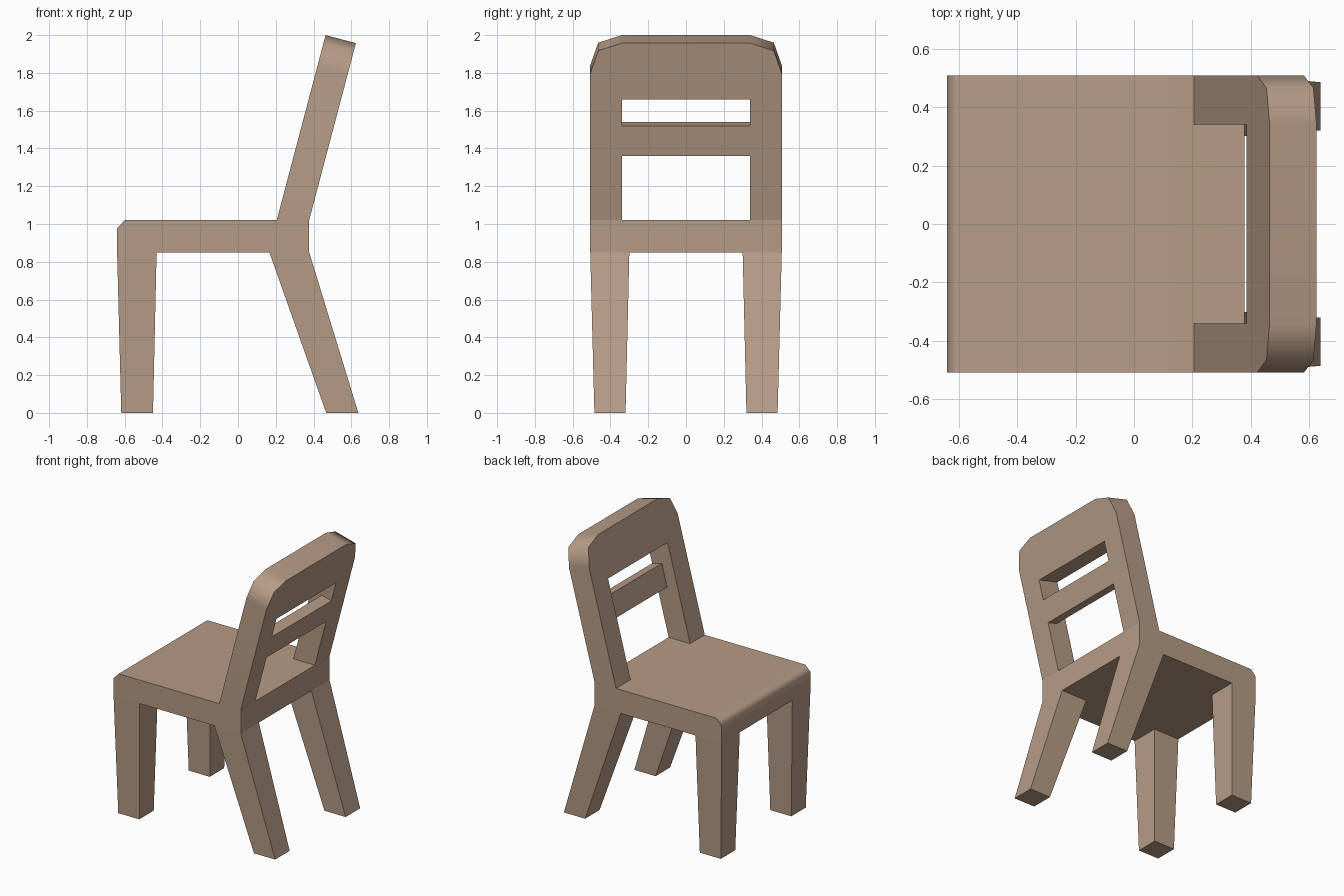
import bpy
import bmesh
import math
from mathutils import Vector

cube = bpy.data.objects.get("Cube")
if cube:
    bpy.data.objects.remove(cube, do_unlink=True)

wood = bpy.data.materials.new("light brown wood")
wood.use_nodes = True
colour = (0.47, 0.33, 0.24, 1)
wood.diffuse_color = colour
wood.node_tree.nodes["Principled BSDF"].inputs["Base Color"].default_value = colour

HALF = 0.507          # half width of the chair
SEAT_TOP, SEAT_BOTTOM = 1.02, 0.85
SEAT_FRONT, SEAT_REAR = -0.64, 0.377


def loft(name, ring_a, ring_b, cap_b=True):
    """Join two matching rings of points into a solid."""
    bm = bmesh.new()
    a = [bm.verts.new(p) for p in ring_a]
    b = [bm.verts.new(p) for p in ring_b]
    n = len(a)
    for i in range(n):
        j = (i + 1) % n
        bm.faces.new((a[i], a[j], b[j], b[i]))
    bm.faces.new(a[::-1])
    cap = bm.faces.new(b)
    bmesh.ops.recalc_face_normals(bm, faces=bm.faces)
    if not cap_b:
        bmesh.ops.delete(bm, geom=[cap], context='FACES_ONLY')
    mesh = bpy.data.meshes.new(name)
    bm.to_mesh(mesh)
    bm.free()
    mesh.materials.append(wood)
    obj = bpy.data.objects.new(name, mesh)
    bpy.context.collection.objects.link(obj)
    # Soften shallow corners, keep square ones crisp
    bpy.ops.object.select_all(action='DESELECT')
    obj.select_set(True)
    bpy.context.view_layer.objects.active = obj
    bpy.ops.object.shade_smooth_by_angle(angle=math.radians(60))
    normals = obj.modifiers.new("flat_panels", 'WEIGHTED_NORMAL')
    normals.keep_sharp = True
    return obj


# Seat: side profile with a chamfered front edge
profile = [(SEAT_FRONT, SEAT_BOTTOM), (SEAT_REAR, SEAT_BOTTOM), (SEAT_REAR, SEAT_TOP),
           (-0.6, SEAT_TOP), (SEAT_FRONT, 0.978)]
loft("seat", [(x, -HALF, z) for x, z in profile], [(x, HALF, z) for x, z in profile])


# Legs: tapered, the rear pair splayed backwards
def leg(name, foot, top, side):
    def ring(xs, ys, z):
        return [(xs[i], side * ys[j], z) for i, j in ((0, 0), (1, 0), (1, 1), (0, 1))]
    loft(name, ring(foot, (0.32, 0.485), 0), ring(top, (0.30, HALF), SEAT_BOTTOM), cap_b=False)


for label, side in (("left", 1), ("right", -1)):
    leg("front_leg_" + label, (-0.618, -0.45), (SEAT_FRONT, -0.431), side)
    leg("rear_leg_" + label, (0.467, 0.637), (0.166, SEAT_REAR), side)

# Backrest: drawn upright as (width, height), then leaned back
LEAN = math.atan(0.264)
THICK = 0.166
base = Vector((0.205, 0, SEAT_TOP))
up = Vector((math.sin(LEAN), 0, math.cos(LEAN)))
back = Vector((math.cos(LEAN), 0, -math.sin(LEAN)))


def leaned(outline, depth):
    # Points at zero height are slid along the lean to meet the flat seat
    return [base + Vector((0, y, 0)) + back * depth
            + up * (t if t else depth * math.tan(LEAN)) for y, t in outline]


half_frame = [(0.34, 0), (HALF, 0), (HALF, 0.848), (0.465, 0.972), (0.34, 1.0135)]
mirrored = [(-y, t) for y, t in reversed(half_frame)]
frame = half_frame + mirrored + [(-0.34, 0.706), (0.34, 0.706)]
loft("back_frame", leaned(frame, 0), leaned(frame, THICK))

# Slat: thinner crossbar flush with the rear of the frame
slat = [(-0.34, 0.395), (0.34, 0.395), (0.34, 0.561), (-0.34, 0.561)]
loft("back_slat", leaned(slat, THICK - 0.08), leaned(slat, THICK))
